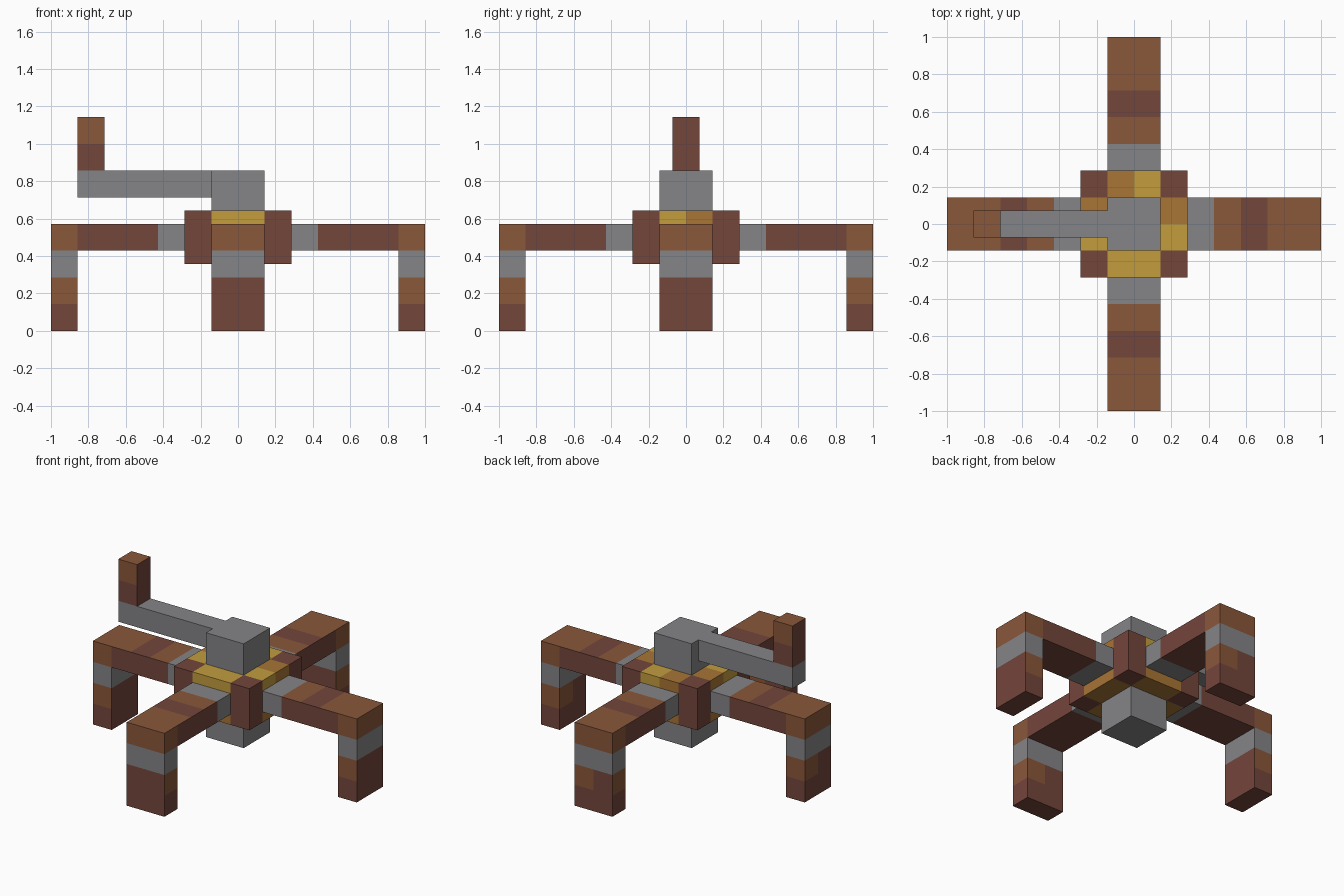
import bpy, bmesh, math
from mathutils import Vector, Matrix

cube = bpy.data.objects.get("Cube")
if cube:
    bpy.data.objects.remove(cube, do_unlink=True)

U = 1 / 7  # one block
GRAY, RED, BROWN, YELLOW, OCHRE = range(5)


def material(name, rgb):
    lin = [((c / 255 + 0.055) / 1.055) ** 2.4 for c in rgb] + [1.0]
    m = bpy.data.materials.new(name)
    m.use_nodes = True
    m.diffuse_color = lin
    m.node_tree.nodes["Principled BSDF"].inputs["Base Color"].default_value = lin
    return m


MATS = [material("gray_metal", (133, 133, 136)),
        material("red_brown", (116, 70, 59)),
        material("warm_brown", (138, 87, 58)),
        material("gold", (195, 157, 62)),
        material("ochre", (168, 117, 53))]


def box(name, lo, hi, rule, cuts=((), (), ()), angle=0.0):
    """Box in block units, cut along each axis; rule(centre, normal) picks the colour."""
    bm = bmesh.new()
    bmesh.ops.create_cube(bm, size=1)
    lo, hi = Vector(lo), Vector(hi)
    for v in bm.verts:
        v.co = Vector([(lo[i] + hi[i]) / 2 + v.co[i] * (hi[i] - lo[i]) for i in range(3)])
    for axis in range(3):
        for c in cuts[axis]:
            co, no = Vector(), Vector()
            co[axis], no[axis] = c, 1
            bmesh.ops.bisect_plane(bm, geom=bm.verts[:] + bm.edges[:] + bm.faces[:],
                                   plane_co=co, plane_no=no)
    bm.normal_update()
    for f in bm.faces:
        f.material_index = rule(f.calc_center_median(), f.normal)
    bm.transform(Matrix.Rotation(angle, 4, "Z") @ Matrix.Scale(U, 4))
    me = bpy.data.meshes.new(name)
    bm.to_mesh(me)
    bm.free()
    for m in MATS:
        me.materials.append(m)
    ob = bpy.data.objects.new(name, me)
    bpy.context.collection.objects.link(ob)
    return ob


# Leg colours, for a leg pointing along +y
def arm_rule(c, n):
    if c.y < 3:
        return GRAY
    if n.z > 0.5:
        return RED if 4 < c.y < 5 else BROWN
    if n.z < -0.5:
        return RED
    return BROWN if c.y > 6 else RED


def shin_rule(side):
    def rule(c, n):
        if abs(n.z) > 0.5 or c.z < 1:
            return RED
        if c.z > 2:
            return GRAY
        if abs(n.x) > 0.5:
            return BROWN
        return BROWN if n.y * side > 0 and c.x * side > 0 else RED
    return rule


# Four legs: horizontal arm plus upright shin
for name, deg, side in (("back", 0, 1), ("right", 90, 1),
                        ("front", 180, -1), ("left", -90, -1)):
    a = math.radians(deg)
    box(name + "_leg_arm", (-1, 2, 3), (1, 7, 4), arm_rule, ((), (3, 4, 5, 6), ()), a)
    box(name + "_leg_shin", (-1, 6, 0), (1, 7, 3), shin_rule(side), ((0,), (), (1, 2)), a)


# Cross-shaped hub: gold upper band with ochre patches, ochre lower band
def hub_rule(c, n):
    if c.z < 3 or n.z < -0.5:
        return OCHRE
    if abs(c.x) > 1:
        return OCHRE if c.y > 0 else YELLOW
    return OCHRE if c.y > 1 and c.x < 0 else YELLOW


cuts = ((-1, 0, 1), (-1, 0, 1), (3, 4))
box("hub_lengthwise", (-1, -2, 2.5), (1, 2, 4.5), hub_rule, cuts)
for sx, name in ((1, "left"), (-1, "right")):
    xs = sorted((sx, 2 * sx))
    box("hub_" + name + "_side", (xs[0], -1, 2.5), (xs[1], 1, 4.5), hub_rule, ((), (0,), (3, 4)))

    # Corner posts
    for sy, end in ((1, "back"), (-1, "front")):
        ys = sorted((sy, 2 * sy))
        box(f"{end}_{name}_post", (xs[0], ys[0], 2.5), (xs[1], ys[1], 4.5), lambda c, n: RED)

# Head above and block below the hub
box("head", (-1, -1, 4.5), (1, 1, 6), lambda c, n: GRAY)
box("under_block", (-1, -1, 1), (1, 1, 2.5), lambda c, n: GRAY)

# Side boom with an upright tip
box("boom", (-6, -0.5, 5), (-1, 0.5, 6), lambda c, n: GRAY)


def tip_rule(c, n):
    if n.z > 0.5 or (abs(n.y) > 0.5 and c.z > 7):
        return BROWN
    return RED


box("boom_tip", (-6, -0.5, 6), (-5, 0.5, 8), tip_rule, ((), (), (7,)))
